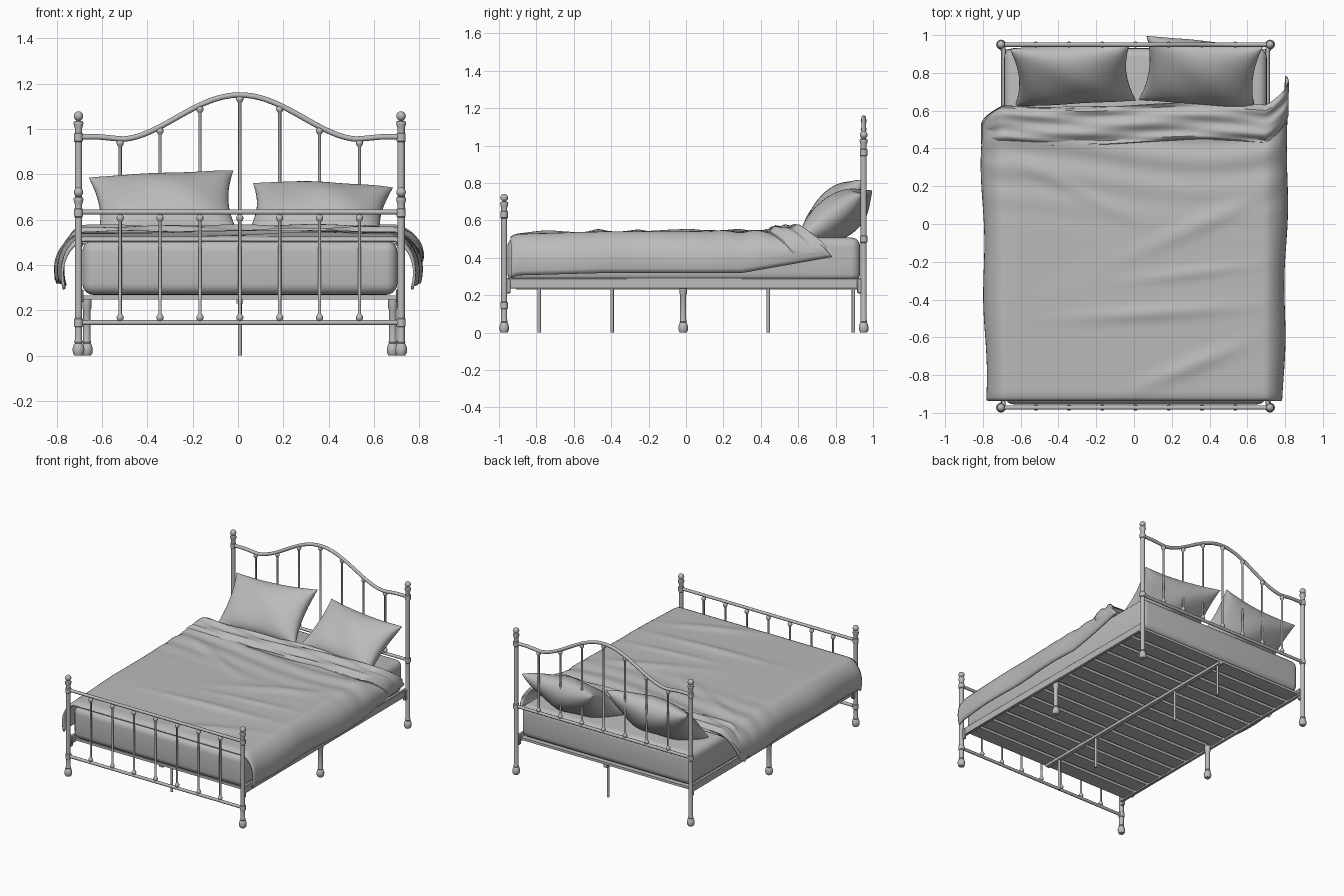
import bpy, bmesh
from math import sin, cos, pi, radians, exp
from mathutils import Matrix, Vector

old = bpy.data.objects.get("Cube")
if old:
    bpy.data.objects.remove(old)

grey = bpy.data.materials.new("plain grey")
grey.use_nodes = True
COLOUR = (0.5, 0.5, 0.5, 1)
grey.diffuse_color = COLOUR
grey.node_tree.nodes["Principled BSDF"].inputs["Base Color"].default_value = COLOUR

CX = 0.008              # middle of the bed frame
POST_X = 0.712
HEAD_Y, FOOT_Y = 0.95, -0.972
made = []


def add(name, bm):
    bmesh.ops.recalc_face_normals(bm, faces=bm.faces)
    mesh = bpy.data.meshes.new(name)
    bm.to_mesh(mesh)
    bm.free()
    mesh.materials.append(grey)
    ob = bpy.data.objects.new(name, mesh)
    bpy.context.collection.objects.link(ob)
    made.append(ob)
    return ob


def lathe(name, profile, x, y, sides=20):
    bm = bmesh.new()
    rings = [[bm.verts.new((x + r * cos(2 * pi * i / sides), y + r * sin(2 * pi * i / sides), z))
              for i in range(sides)] for r, z in profile]
    for a, b in zip(rings, rings[1:]):
        for i in range(sides):
            j = (i + 1) % sides
            bm.faces.new((a[i], a[j], b[j], b[i]))
    bm.faces.new(rings[0])
    bm.faces.new(rings[-1])
    return add(name, bm)


def box(name, centre, size, bevel=0.0, segments=3):
    bm = bmesh.new()
    bmesh.ops.create_cube(bm, size=1, matrix=Matrix.Translation(centre) @ Matrix.Diagonal((*size, 1)))
    if bevel:
        bmesh.ops.bevel(bm, geom=bm.edges[:], offset=bevel, segments=segments, profile=0.5, affect='EDGES')
    return add(name, bm)


def sheet(name, surfaces, nu, nv, thick=0.0):
    """Grid surfaces given as functions of u, v in 0..1; touching edges are welded."""
    bm = bmesh.new()
    for f in surfaces:
        g = [[bm.verts.new(f(i / nu, j / nv)) for j in range(nv + 1)] for i in range(nu + 1)]
        for i in range(nu):
            for j in range(nv):
                bm.faces.new((g[i][j], g[i + 1][j], g[i + 1][j + 1], g[i][j + 1]))
    bmesh.ops.remove_doubles(bm, verts=bm.verts, dist=0.0003)
    ob = add(name, bm)
    if thick:
        mod = ob.modifiers.new("thickness", 'SOLIDIFY')
        mod.thickness = thick
        mod.offset = 0
    return ob


def tube(name, points, radius):
    curve = bpy.data.curves.new(name, 'CURVE')
    curve.dimensions = '3D'
    curve.bevel_depth = radius
    curve.bevel_resolution = 4
    curve.use_fill_caps = True
    spline = curve.splines.new('POLY')
    spline.points.add(len(points) - 1)
    for p, co in zip(spline.points, points):
        p.co = (*co, 1)
    curve.materials.append(grey)
    bpy.context.collection.objects.link(bpy.data.objects.new(name, curve))


def ball(r, z):
    return [(max(r * sin(pi * k / 8), 0.001), z - r * cos(pi * k / 8)) for k in range(9)]


def collar(z, h=0.016, r=0.02):
    return [(0.016, z - h - 0.004), (r, z - h), (r, z + h), (0.016, z + h + 0.004)]


FOOT = [(0.018, 0), (0.025, 0.012), (0.026, 0.03), (0.021, 0.048), (0.016, 0.054), (0.019, 0.06), (0.016, 0.07)]


# Posts with turned feet, collars and ball finials
def post(name, x, y, collars, top):
    profile = list(FOOT)
    for z in collars:
        profile += collar(z)
    profile += [(0.016, top - 0.075), (0.02, top - 0.062), (0.022, top - 0.052), (0.02, top - 0.045),
                (0.01, top - 0.041)]
    lathe(name, profile + ball(0.021, top - 0.021)[1:], x, y)


for side, s in (("right", -1), ("left", 1)):
    x = CX + s * POST_X
    post(f"foot_post_{side}", x, FOOT_Y, (0.145, 0.63), 0.742)
    post(f"head_post_{side}", x, HEAD_Y, (0.5, 0.963), 1.078)
    # Side rail and its middle leg
    box(f"side_rail_{side}", (CX + s * 0.7, -0.01, 0.263), (0.022, 1.9, 0.055), 0.003, 1)
    lathe(f"middle_leg_{side}", FOOT + [(0.016, 0.2), (0.02, 0.21), (0.02, 0.25)], CX + s * 0.675, -0.015)
    for end, y in (("foot", FOOT_Y + 0.02), ("head", HEAD_Y - 0.02)):
        box(f"{end}_bracket_{side}", (x - s * 0.006, y, 0.25), (0.02, 0.03, 0.08), 0.004, 1)


# Arched top of the headboard
def arch(x):
    if abs(x) < 0.52:
        return 0.955 + 0.195 * (0.5 + 0.5 * cos(pi * x / 0.52)) ** 0.88
    return 0.955 + 0.01 * min(1, (abs(x) - 0.52) / 0.1)


tube("headboard_arch", [(CX + x, HEAD_Y, arch(x)) for x in
                        (POST_X * (i / 32 - 1) for i in range(65))], 0.012)

# Straight cross rails
for name, y, z in (("headboard_rail", HEAD_Y, 0.5), ("footboard_top_rail", FOOT_Y, 0.633),
                   ("footboard_bottom_rail", FOOT_Y, 0.145)):
    tube(name, [(CX - POST_X, y, z), (CX + POST_X, y, z)], 0.011)


# Spindles with a ball at each end
def spindle(name, x, y, low, high):
    lathe(name, ball(0.016, low)[:-2] + [(0.007, low + 0.018), (0.007, high - 0.018)] + ball(0.016, high)[2:],
          x, y, 12)


for i in range(7):
    x = (i - 3) * 0.176
    spindle(f"footboard_spindle_{i + 1}", CX + x, FOOT_Y, 0.167, 0.607)
    spindle(f"headboard_spindle_{i + 1}", CX + x, HEAD_Y, 0.52, arch(x) - 0.018)

# Slats, centre beam and thin centre legs
for i in range(14):
    box(f"slat_{i + 1}", (CX, -0.87 + i * 0.134, 0.257), (1.39, 0.108, 0.018))
box("centre_beam", (CX, 0.01, 0.24), (0.03, 1.84, 0.022))
for i, y in enumerate((-0.785, -0.395, 0.44, 0.895)):
    lathe(f"centre_leg_{i + 1}", [(0.009, 0), (0.009, 0.24)], CX, y, 12)

# Mattress
box("mattress", (CX, -0.012, 0.388), (1.39, 1.886, 0.241), 0.05, 5)


# Blanket laid over the mattress, hanging down on both sides
def bump(x, y, cx, cy, slope, length, width):
    d = (y - cy) - slope * (x - cx)
    return exp(-(d / width) ** 2 - ((x - cx) / length) ** 2)


def creases(x, y):
    near_head = max(0, min(1, (y + 0.05) / 0.5))
    z = 0.008 * near_head * sin(38 * (y - 0.1 * x * x) + 2 * sin(3 * x))
    z += 0.012 * bump(x, y, 0.35, 0.0, 0.45, 0.35, 0.05)
    z += 0.014 * bump(x, y, 0.1, -0.47, 0.06, 0.4, 0.035)
    z += 0.01 * bump(x, y, 0.3, -0.26, 0.12, 0.3, 0.03)
    z += 0.014 * bump(x, y, 0.3, -0.75, 0.4, 0.25, 0.045)
    return z + 0.01 * bump(x, y, -0.35, 0.2, -0.5, 0.3, 0.04)


def blanket(u, v):
    s = 2 * u - 1
    sign = 1 if s > 0 else -1
    t = max(0, (abs(s) - 0.72) / 0.28)
    y = -0.935 + 1.555 * v
    head = max(0, min(1, (y - 0.3) / 0.32))
    foot_dip = 0.014 * max(0, 1 - v / 0.03) ** 2
    x = 0.69 * min(abs(s) / 0.72, 1) + (0.09 + 0.03 * v) * sin(t * 2)
    x += 0.008 * t * sin(9 * y + sign)
    hang = 0.215 * t ** 1.5 * (1 - (0.4 if sign > 0 else 0) * head)
    z = 0.521 + 0.014 * min(1, 3 * v) - foot_dip + creases(sign * x, y) * (1 - t)
    y += t * head * (0.16 if sign > 0 else -0.14)
    return (sign * x + 0.004, y, z - hang)


sheet("blanket", [blanket], 90, 90, 0.012)


# Turned-down fold of blanket near the pillows
def fold(u, v):
    s = 2 * u - 1
    sign = 1 if s > 0 else -1
    t = max(0, (abs(s) - 0.78) / 0.22)
    a = 2 * pi * v
    x = 0.7 * min(abs(s) / 0.78, 1) + 0.115 * sin(t * pi / 2)
    centre = 0.53 + 0.015 * sin(4 * s) + t * (0.16 if sign > 0 else -0.07)
    drop = (0.12 if sign > 0 else 0.23) * t ** 1.4
    taper = (1 - (0.1 if sign > 0 else 0.5) * t) * (0.02 if abs(s) > 0.999 else 1)
    ripple = 0.008 * sin(5 * a + 5 * s) + 0.004 * sin(9 * a - 8 * s)
    y = centre + taper * 0.1 * cos(a)
    z = 0.545 - drop + taper * (0.022 * sin(a) + ripple + 0.008 * cos(a))
    return (sign * x + 0.004, y, z)


sheet("blanket_fold", [fold], 70, 48)


# Plump pillows with pinched corners, leaning on the headboard
def pillow(name, centre, width, height, lean, roll, turn):
    place = (Matrix.Translation(centre) @ Matrix.Rotation(turn, 4, 'Z')
             @ Matrix.Rotation(lean, 4, 'X') @ Matrix.Rotation(roll, 4, 'Z'))

    def face(depth):
        def f(u, v):
            a, b = sin((u - 0.5) * pi), sin((v - 0.5) * pi)
            puff = max(0, (1 - a * a) * (1 - b * b)) ** 0.45
            puff *= 1 + 0.05 * sin(5 * a + 3 * b)
            return place @ Vector((width / 2 * a * (1 - 0.11 * (1 - b * b)),
                                   height / 2 * b * (1 - 0.11 * (1 - a * a)), depth * puff))
        return f

    sheet(name, [face(0.1), face(-0.13)], 32, 28)


pillow("pillow_right", (-0.325, 0.79, 0.655), 0.64, 0.42, radians(44), radians(4), 0)
pillow("pillow_left", (0.355, 0.797, 0.627), 0.62, 0.42, radians(36), radians(-3), radians(-3))

# Smooth shading with sharp edges kept
bpy.ops.object.select_all(action='DESELECT')
for ob in made:
    ob.select_set(True)
bpy.context.view_layer.objects.active = made[0]
bpy.ops.object.shade_smooth_by_angle(angle=radians(40))
